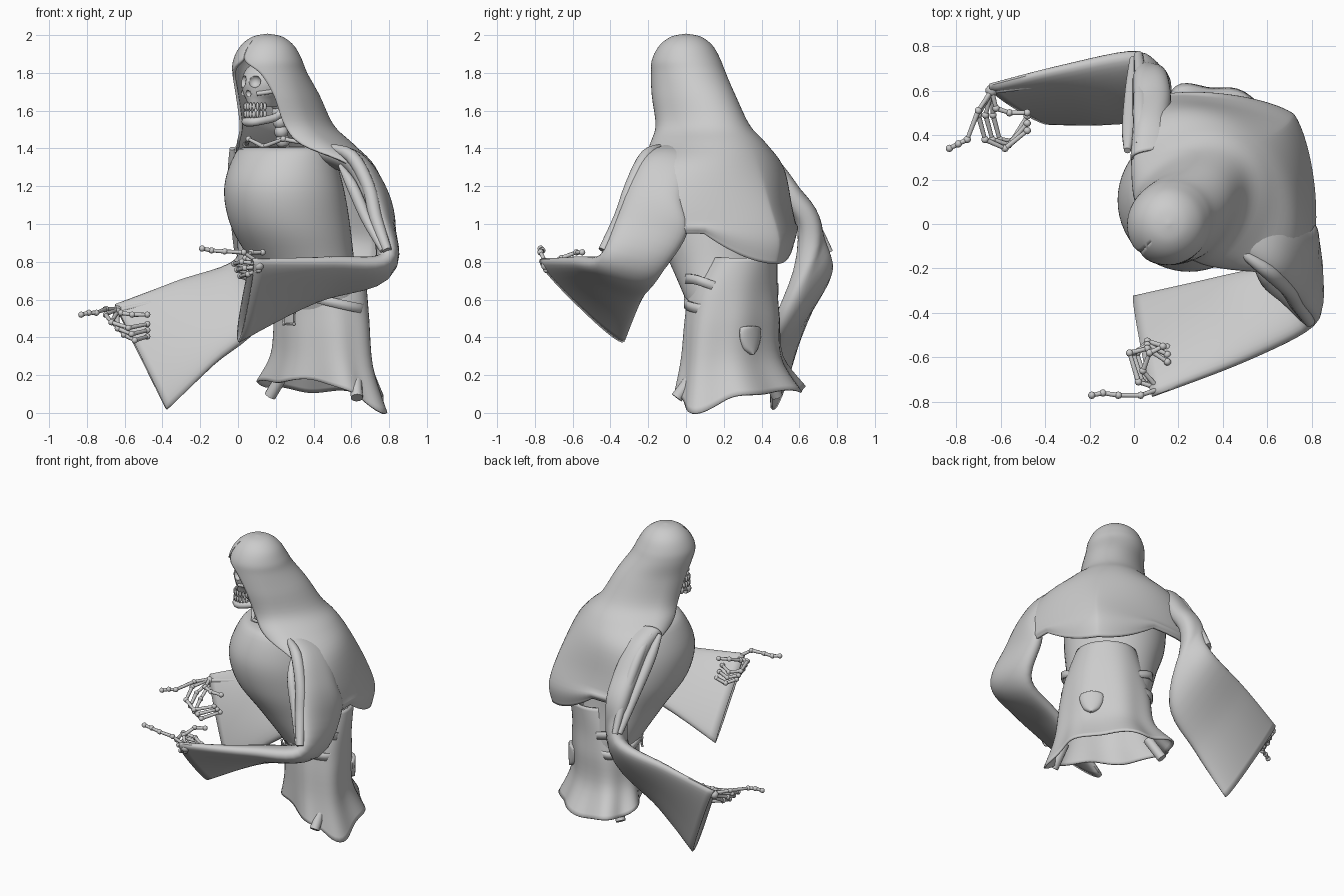
import bpy, bmesh, math
from mathutils import Vector, Matrix

if "Cube" in bpy.data.objects:
    bpy.data.objects.remove(bpy.data.objects["Cube"])

GREY = bpy.data.materials.new("plain grey")
GREY.use_nodes = True
GREY.diffuse_color = (0.6, 0.6, 0.6, 1)
GREY.node_tree.nodes["Principled BSDF"].inputs["Base Color"].default_value = (0.6, 0.6, 0.6, 1)
R2 = math.sqrt(2)


def place(s, d, z):
    """The figure is turned diagonally: s is sideways, d is forward."""
    return Vector(((s - d) / R2, (-s - d) / R2, z))


def power(v, p):
    return math.copysign(abs(v) ** p, v)


def finish(bm, name, thick=0):
    bmesh.ops.remove_doubles(bm, verts=bm.verts, dist=0.0005)
    bmesh.ops.recalc_face_normals(bm, faces=bm.faces)
    me = bpy.data.meshes.new(name)
    bm.to_mesh(me)
    bm.free()
    ob = bpy.data.objects.new(name, me)
    bpy.context.collection.objects.link(ob)
    me.materials.append(GREY)
    if thick:
        mod = ob.modifiers.new("cloth thickness", "SOLIDIFY")
        mod.thickness = thick
        mod.offset = 0
    bpy.ops.object.select_all(action="DESELECT")
    bpy.context.view_layer.objects.active = ob
    ob.select_set(True)
    bpy.ops.object.shade_smooth_by_angle(angle=math.radians(50))
    return ob


def spline(rows, n=5):
    """Smooth rows of numbers with a Catmull-Rom curve."""
    out = []
    for i in range(len(rows) - 1):
        quad = rows[max(i - 1, 0)], rows[i], rows[i + 1], rows[min(i + 2, len(rows) - 1)]
        for k in range(n):
            t = k / n
            out.append([b + t / 2 * (c - a + t * (2 * a - 5 * b + 4 * c - e + t * (3 * b - a - 3 * c + e)))
                        for a, b, c, e in zip(*quad)])
    return out + [list(rows[-1])]


def loft(name, rings, closed=True, caps=False, thick=0):
    bm = bmesh.new()
    grid = [[bm.verts.new(p) for p in ring] for ring in rings]
    n = len(rings[0])
    for lo, hi in zip(grid, grid[1:]):
        for j in range(n if closed else n - 1):
            k = (j + 1) % n
            bm.faces.new((lo[j], lo[k], hi[k], hi[j]))
    if caps:
        bm.faces.new(grid[0])
        bm.faces.new(grid[-1])
    return finish(bm, name, thick)


def oval(z, s0, d0, a, front, back, gap=0, p=1, n=56, closed=True, height=None, fold=0):
    """Horizontal section, optionally open in front; p above 1 makes it diamond shaped."""
    ring = []
    g = math.radians(gap)
    for j in range(n):
        t = g + (2 * math.pi - 2 * g) * j / (n if closed else n - 1)
        w = 1 + fold * math.cos(7 * t)
        d = d0 + w * (front if math.cos(t) > 0 else back) * power(math.cos(t), p)
        ring.append(place(s0 + w * a * power(math.sin(t), p), d, height(z, t) if height else z))
    return ring


def tube(name, rows, smooth=4):
    """Round tapering tube through rows of x, y, z, radius."""
    rows = spline(rows, smooth)
    pts = [Vector(r[:3]) for r in rows]
    rings = []
    for i, p in enumerate(pts):
        t = pts[min(i + 1, len(pts) - 1)] - pts[max(i - 1, 0)]
        u = t.cross(Vector((0.3, 1, 0.2))).normalized()
        v = t.cross(u).normalized()
        rings.append([p + rows[i][3] * (u * math.cos(k * math.tau / 12) + v * math.sin(k * math.tau / 12))
                      for k in range(12)])
    return loft(name, rings, caps=True)


def bones(name, path, r):
    """Chain of thin bones with knobbly joints."""
    bm = bmesh.new()
    path = [Vector(p) for p in path]
    for p in path:
        bmesh.ops.create_icosphere(bm, subdivisions=2, radius=r * 1.4, matrix=Matrix.Translation(p))
    for p, q in zip(path, path[1:]):
        rot = (q - p).to_track_quat("Z", "Y").to_matrix().to_4x4()
        bmesh.ops.create_cone(bm, cap_ends=True, segments=10, radius1=r, radius2=r * 0.8,
                              depth=(q - p).length, matrix=Matrix.Translation((p + q) / 2) @ rot)
    return finish(bm, name)


# Hood and cape: one cloth, open at the face and chest, with a tongue hanging at the back
def cape_hem(z, t):
    side = min(abs(math.sin(t)) / 0.75, 1) ** 3
    return z + 0.16 * min(max((1 - z) / 0.2, 0), 1) * side


hood = [(2, .11, -.11, 0, 0, 0, 0, 1), (1.985, .11, -.11, .075, .075, .075, 0, 1),
        (1.94, .11, -.11, .135, .135, .135, 0, 1), (1.87, .11, -.11, .17, .175, .18, 2, 1),
        (1.8, .11, -.12, .18, .19, .21, 32, 1), (1.68, .12, -.15, .19, .2, .27, 46, 1),
        (1.52, .12, -.2, .22, .2, .32, 48, 1), (1.42, .13, -.25, .31, .22, .36, 50, 1),
        (1.3, .15, -.33, .45, .25, .36, 75, 1.2), (1.1, .17, -.38, .53, .25, .41, 85, 1.5),
        (.92, .16, -.4, .53, .25, .45, 88, 1.5), (.79, .16, -.4, .52, .25, .43, 88, 1.5)]
loft("hood_and_cape", [oval(*r, closed=False, height=cape_hem) for r in spline(hood)],
     closed=False, thick=0.015)

# Chest
chest = [(1.41, .1, -.24, .2, .14, .2), (1.38, .1, -.24, .27, .23, .25), (1.2, .1, -.25, .32, .32, .3),
         (1, .1, -.3, .32, .33, .3), (.8, .11, -.38, .29, .27, .25), (.6, .12, -.46, .27, .21, .21),
         (.5, .12, -.49, .25, .19, .19)]
loft("chest", [oval(*r) for r in spline(chest)], caps=True)


# Robe skirt with a torn point hanging low on the left
def skirt_hem(z, t):
    low = max((0.4 - z) / 0.26, 0)
    point = max(math.sin(t - 0.15), 0) ** 4
    return z + low * (0.03 * math.cos(t) - 0.13 * point + 0.01 * math.sin(6 * t))


skirt = [(.82, .13, -.55, .19, .16, .17, 0), (.65, .14, -.5, .25, .2, .2, .01),
         (.5, .14, -.49, .28, .2, .21, .02), (.3, .14, -.49, .31, .2, .21, .03),
         (.14, .11, -.52, .4, .24, .26, .05)]
loft("robe_skirt", [oval(*r[:6], height=skirt_hem, fold=r[6], n=72) for r in spline(skirt)], thick=0.012)

# Belts across the front of the waist, buckle and back pouch
for name, tilt in (("upper_belt", 0.09), ("lower_belt", -0.06)):
    lean = lambda z, t, k=tilt: z + k * math.sin(t) + 0.03 * math.cos(t)
    loft(name, [oval(z, .13, -.49, .285, .23, .15, height=lean) for z in (.64, .59)], thick=0.015)
corners = [(.07, .53), (.15, .53), (.15, .47), (.07, .47), (.07, .53)]
bones("buckle", [place(s, -.27, z) for s, z in corners], 0.006)
pouch = [(.46, .01), (.45, .07), (.4, .075), (.34, .05), (.31, .01)]
loft("back_pouch", [oval(z, .21, -.69, a, .02, .03, n=20) for z, a in spline(pouch)], caps=True)

# Wide sleeves: each row is the upper edge, the lower edge and half thickness
sleeves = {
    "left_sleeve": [(.44, -.1, 1.4, .45, .12, 1.35, .05), (.6, -.22, 1.34, .64, .04, 1.29, .06),
                    (.68, -.3, 1.2, .76, -.02, 1.13, .06), (.75, -.36, 1.03, .79, 0, .95, .055),
                    (.79, -.46, .82, .74, -.15, .72, .055), (.5, -.61, .81, .4, -.24, .6, .05),
                    (.08, -.77, .81, 0, -.33, .38, .035)],
    "right_sleeve": [(-.01, .3, 1.4, .18, .32, 1.36, .05), (0, .42, 1.33, .15, .44, 1.29, .055),
                     (0, .52, 1.2, .16, .57, 1.13, .055), (0, .65, 1.03, .14, .66, .93, .06),
                     (0, .76, .81, .12, .5, .5, .06), (-.33, .7, .69, -.13, .46, .26, .045),
                     (-.65, .62, .57, -.38, .46, .02, .03)]}
for name, rows in sleeves.items():
    rows = spline(rows, 6)
    tops = [Vector(r[:3]) for r in rows]
    lows = [Vector(r[3:6]) for r in rows]
    mids = [(a + b) / 2 for a, b in zip(tops, lows)]
    rings = []
    for i, r in enumerate(rows):
        run = mids[min(i + 1, len(mids) - 1)] - mids[max(i - 1, 0)]
        half = (tops[i] - lows[i]) / 2
        side = half.cross(run).normalized() * r[6]
        angles = [k * math.tau / 32 for k in range(32)]
        rings.append([mids[i] + half * power(math.cos(t), .85) + side * power(math.sin(t), .85) for t in angles])
    loft(name, rings, thick=0.012)

# Long cloth folds down the front of the upper arms
tube("left_inner_fold", [(.54, -.17, 1.31, .01), (.6, -.26, 1.21, .03), (.68, -.33, 1.03, .03), (.77, -.43, .86, .02)])
tube("left_outer_fold", [(.47, -.12, 1.41, .015), (.6, -.21, 1.36, .035), (.69, -.29, 1.2, .035),
                         (.73, -.35, 1.03, .035), (.79, -.44, .86, .025)])
tube("right_inner_fold", [(-.03, .33, 1.4, .015), (-.02, .43, 1.26, .035), (-.01, .61, 1.03, .03), (0, .74, .85, .02)])
tube("right_outer_fold", [(.02, .36, 1.4, .015), (.03, .49, 1.28, .035), (.03, .65, 1.05, .03), (.02, .76, .85, .02)])

# Skull with carved sockets
skull_rows = [(1.87, .115, -.1, .02, .02, .02), (1.83, .115, -.1, .1, .1, .1), (1.76, .115, -.1, .12, .145, .13),
              (1.7, .115, -.1, .115, .14, .12), (1.66, .115, -.1, .085, .13, .1), (1.62, .115, -.09, .06, .11, .06)]
skull = loft("skull", [oval(*r, n=40) for r in spline(skull_rows)], caps=True)
bm = bmesh.new()
for s, z, r in ((.068, 1.755, .034), (.162, 1.755, .034), (.115, 1.69, .018)):
    bmesh.ops.create_icosphere(bm, subdivisions=3, radius=r, matrix=Matrix.Translation(place(s, .04, z)))
cutter = finish(bm, "socket_cutter")
cutter.hide_render = True
cutter.hide_set(True)
cut = skull.modifiers.new("sockets", "BOOLEAN")
cut.operation = "DIFFERENCE"
cut.object = cutter

# Jaw, cheekbones and teeth
jaw = [(-.1, -.14, 1.67, .014), (-.088, -.1, 1.575, .02), (-.05, .005, 1.545, .022), (0, .03, 1.54, .024),
       (.05, .005, 1.545, .022), (.088, -.1, 1.575, .02), (.1, -.14, 1.67, .014)]
tube("jaw", [(*place(s + .115, d, z), r) for s, d, z, r in jaw])
for name, m in (("left_cheekbone", 1), ("right_cheekbone", -1)):
    tube(name, [(*place(.115 + m * s, d, z), .012) for s, d, z in ((.05, .025, 1.69), (.1, -.03, 1.7), (.115, -.12, 1.71))])
bm = bmesh.new()
for i in range(11):
    t = math.radians(-75 + 15 * i)
    for z in (1.622, 1.582):
        at = Matrix.Translation(place(.115 + .066 * math.sin(t), -.045 + .085 * math.cos(t), z))
        bmesh.ops.create_icosphere(bm, subdivisions=2, radius=1, matrix=at @ Matrix.Diagonal((.009, .009, .022, 1)))
finish(bm, "teeth")

# Neck and collarbones
bones("neck", [place(.115, -.18 - .01 * i, 1.64 - .05 * i) for i in range(6)], 0.028)
for name, m in (("left_collarbone", 1), ("right_collarbone", -1)):
    bones(name, [place(.11, -.08, 1.41), place(.11 + m * .13, -.1, 1.45), place(.11 + m * .25, -.2, 1.42)], 0.012)

# Leg bones showing below the skirt
for name, top, foot in (("left_leg_bone", (.4, -.48, .22), (.48, -.41, .08)),
                        ("right_leg_bone", (-.13, -.48, .22), (-.22, -.46, .09))):
    a, b = place(*top), place(*foot)
    tube(name, [(*a, .032), (*((a + b) / 2), .032), (*b, .032)])

# Bony hands: one pointing finger, a thumb and three curled fingers each
bones("left_index_finger", [(.12, -.74, .79), (.03, -.77, .85), (-.07, -.77, .855), (-.14, -.76, .86), (-.19, -.77, .87)], .012)
bones("left_thumb", [(.1, -.73, .79), (.04, -.66, .82), (.07, -.58, .85), (.13, -.55, .85)], .012)
bones("right_index_finger", [(-.64, .6, .55), (-.7, .51, .55), (-.75, .38, .53), (-.79, .36, .53), (-.83, .34, .52)], .012)
bones("right_thumb", [(-.64, .6, .55), (-.62, .52, .53), (-.56, .5, .52), (-.48, .5, .52)], .012)
for i, label in enumerate(("middle", "ring", "little")):
    k = .033 * i
    bones("left_" + label + "_finger", [(.11, -.74, .79 - k / 2), (.02 + k / 2, -.71, .8 - k), (-.02 + k / 2, -.58, .79 - k),
                                        (.06, -.56 + k / 2, .77 - k), (.15, -.62 + k, .77 - k)], .012)
    bones("right_" + label + "_finger", [(-.64, .6, .55 - k / 2), (-.7 + k, .49, .52 - k), (-.67 + k, .38, .48 - k),
                                         (-.58 + k / 2, .34 + k / 2, .45 - k), (-.48, .42 + k, .47 - k)], .012)
bones("left_forearm_bone", [(.7, -.45, .76), (.11, -.74, .78)], .02)
bones("right_forearm_bone", [(0, .68, .68), (-.64, .6, .54)], .02)
